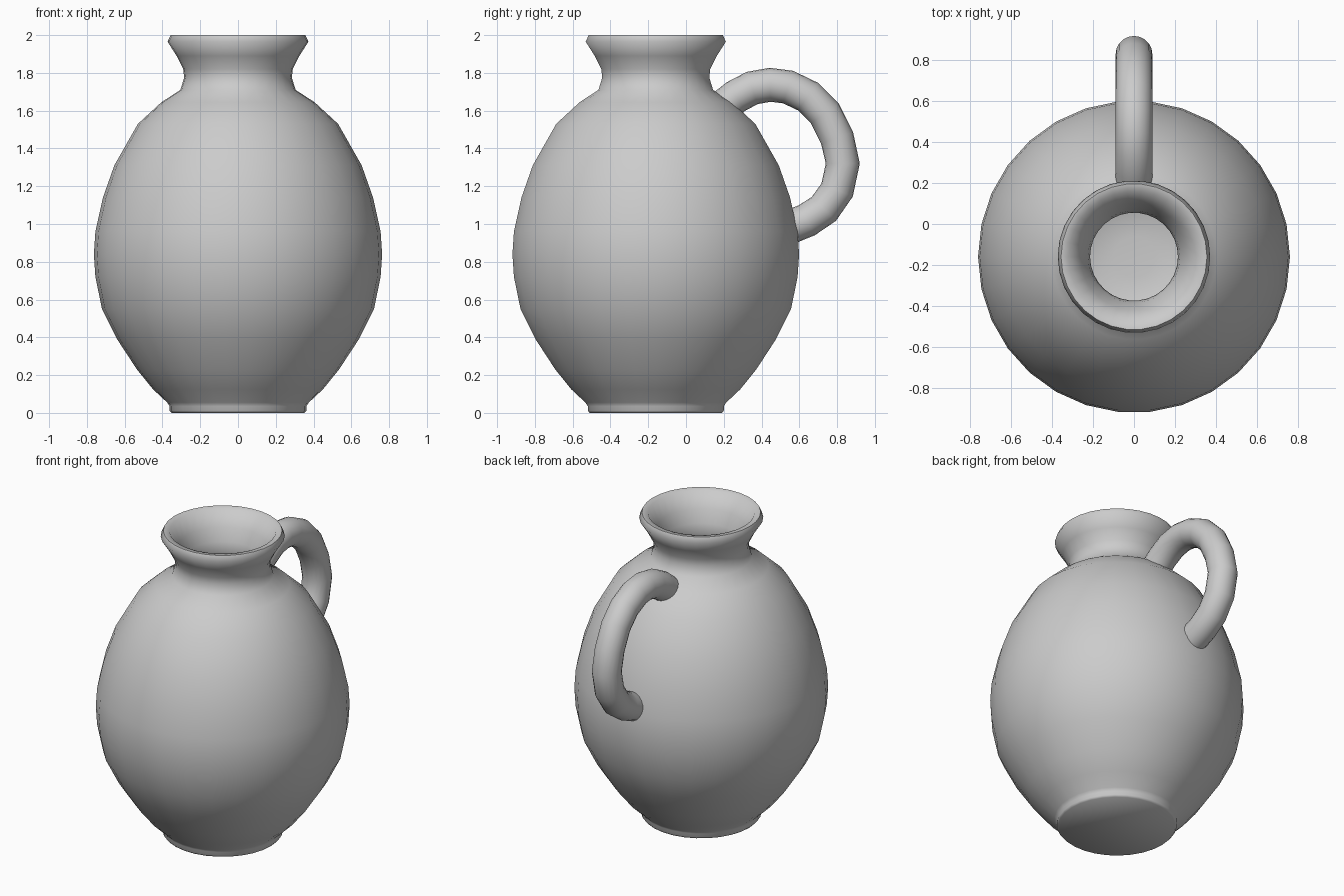
import bpy
import bmesh
from math import cos, sin, pi, radians
from mathutils import Vector

if "Cube" in bpy.data.objects:
    bpy.data.objects.remove(bpy.data.objects["Cube"])


def skin(name, rings, angle):
    """Join successive rings of points into a tube, capping both ends."""
    bm = bmesh.new()
    loops = [[bm.verts.new(p) for p in ring] for ring in rings]
    for a, b in zip(loops, loops[1:]):
        n = len(a)
        for i in range(n):
            j = (i + 1) % n
            bm.faces.new((a[i], a[j], b[j], b[i]))
    bm.faces.new(loops[0][::-1])
    bm.faces.new(loops[-1])
    bmesh.ops.recalc_face_normals(bm, faces=bm.faces)
    mesh = bpy.data.meshes.new(name)
    bm.to_mesh(mesh)
    bm.free()
    obj = bpy.data.objects.new(name, mesh)
    bpy.context.collection.objects.link(obj)
    bpy.ops.object.select_all(action='DESELECT')
    obj.select_set(True)
    bpy.context.view_layer.objects.active = obj
    bpy.ops.object.shade_smooth_by_angle(angle=radians(angle))
    return obj


# Jug body: (radius, height) up the outside, over the rim, down the inside
SIDES = 30
CENTRE_Y = -0.16
profile = [
    (0.352, 0.0), (0.362, 0.012), (0.362, 0.035), (0.375, 0.055),
    (0.45, 0.125), (0.535, 0.23), (0.64, 0.39), (0.72, 0.55),
    (0.755, 0.72), (0.763, 0.84), (0.755, 0.96), (0.715, 1.14),
    (0.655, 1.31), (0.53, 1.53), (0.405, 1.645), (0.305, 1.71),
    (0.285, 1.775), (0.29, 1.82), (0.325, 1.89), (0.373, 1.965),
    (0.357, 2.0), (0.32, 1.995), (0.262, 1.90), (0.225, 1.82),
    (0.215, 1.76), (0.235, 1.69), (0.36, 1.59), (0.48, 1.48),
    (0.60, 1.28), (0.69, 0.96), (0.69, 0.74), (0.58, 0.41),
    (0.40, 0.17), (0.29, 0.08), (0.1, 0.065)]
body = skin("jug_body", [
    [(r * cos(2 * pi * i / SIDES), CENTRE_Y + r * sin(2 * pi * i / SIDES), z)
     for i in range(SIDES)] for r, z in profile], 60)

# Handle: round tube swept along a path in the y-z plane
path = [Vector((0, y, z)) for y, z in [
    (0.17, 1.60), (0.265, 1.675), (0.35, 1.72), (0.445, 1.737),
    (0.54, 1.725), (0.645, 1.675), (0.735, 1.585), (0.80, 1.455),
    (0.83, 1.32), (0.80, 1.18), (0.73, 1.08), (0.64, 1.02), (0.54, 0.98)]]
TUBE = 0.09
rings = []
for k, p in enumerate(path):
    t = (path[min(k + 1, len(path) - 1)] - path[max(k - 1, 0)]).normalized()
    side = Vector((1, 0, 0))
    up = t.cross(side)
    rings.append([p + TUBE * (cos(2 * pi * i / 20) * side + sin(2 * pi * i / 20) * up)
                  for i in range(20)])
handle = skin("handle", rings, 60)
